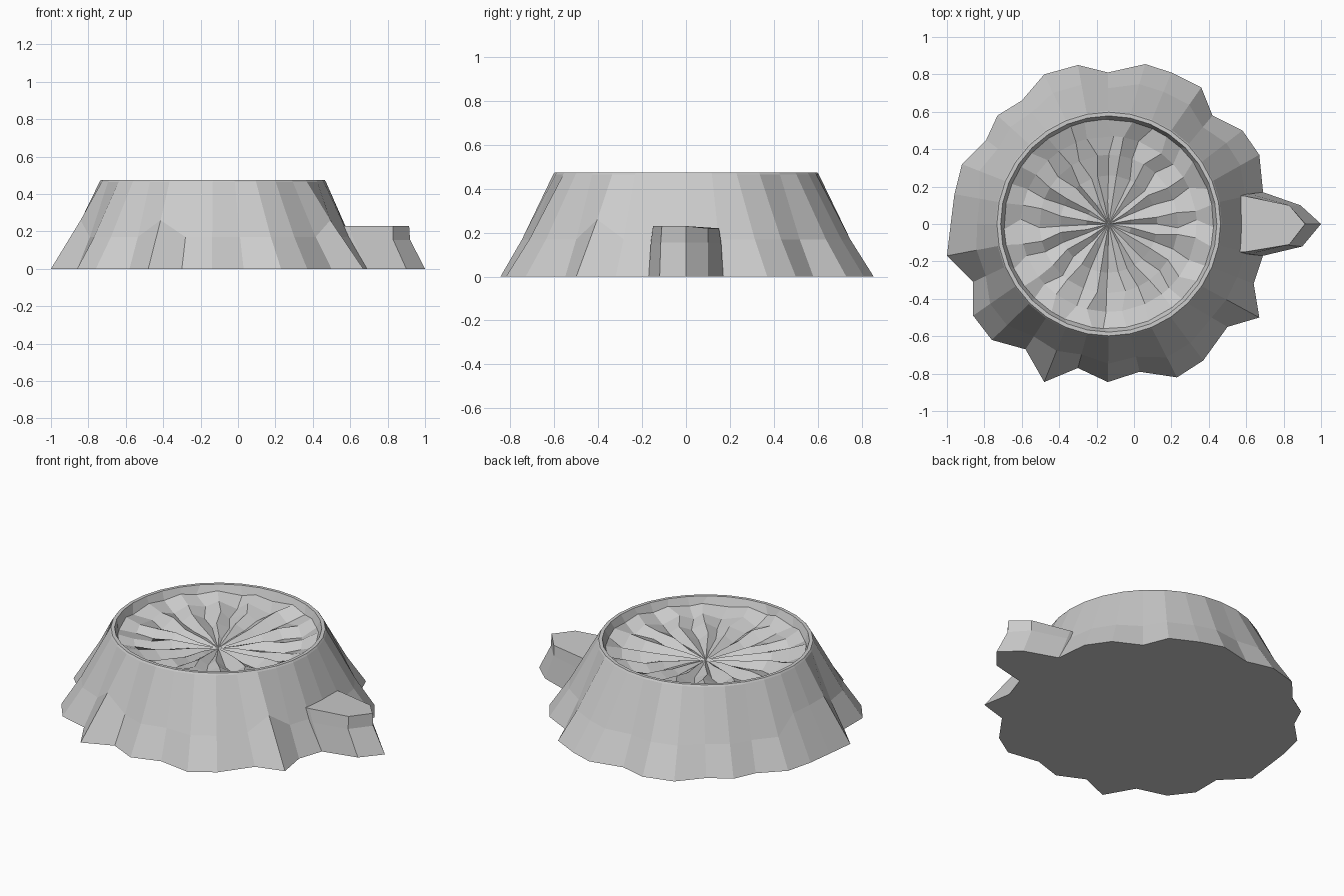
import bpy, math, random

if "Cube" in bpy.data.objects:
    bpy.data.objects.remove(bpy.data.objects["Cube"])
random.seed(4)
N, CX, RIM, TOP = 32, -0.135, 0.605, 0.475


def make(name, verts, faces):
    me = bpy.data.meshes.new(name)
    me.from_pydata(verts, [], faces)
    me.update()
    ob = bpy.data.objects.new(name, me)
    bpy.context.collection.objects.link(ob)
    return ob


def loft(name, rings, closed_top=True):
    n = len(rings[0])
    verts = [v for r in rings for v in r]
    faces = [tuple(range(n))[::-1]]
    for a in range(len(rings) - 1):
        for k in range(n):
            j = (k + 1) % n
            faces.append((a*n + k, a*n + j, a*n + n + j, a*n + n + k))
    if closed_top:
        faces.append(tuple(range((len(rings) - 1)*n, len(rings)*n)))
    return verts, faces


def circle(r, z):
    return [(CX + r*math.cos(k*math.tau/N), r*math.sin(k*math.tau/N), z) for k in range(N)]


# Jagged foot outline, one point per side of the round rim
foot = [(.69, 0), (.69, .17), (.67, .37), (.58, .5), (.42, .58), (.36, .73), (.2, .81), (.06, .855),
        (-.14, .81), (-.3, .85), (-.48, .8), (-.6, .66), (-.73, .58), (-.79, .45), (-.92, .32), (-.96, .16),
        (-.98, 0), (-1, -.17), (-.86, -.31), (-.86, -.49), (-.76, -.62), (-.58, -.67), (-.48, -.845), (-.3, -.77),
        (-.14, -.845), (.03, -.79), (.23, -.82), (.37, -.73), (.5, -.55), (.67, -.5), (.64, -.32), (.69, -.17)]
rings = [[(x, y, 0) for x, y in foot]]

# Middle of the slope: softened copy of the foot
mid = []
for k, (x, y) in enumerate(foot):
    z = 0.26 if k in (29, 15, 16, 17, 22) else 0.17
    f = 0.92 * (1 - z/TOP)
    a = k*math.tau/N
    px, py = CX + RIM*math.cos(a), RIM*math.sin(a)
    mid.append((px + (x - px)*f, py + (y - py)*f, z))
rings.append(mid)

# Rim
rings += [circle(RIM, .465), circle(.598, TOP), circle(.578, TOP)]

# Sunken dish with radial, slightly swirling furrows
for r, z, amp in [(.56, .43, .012), (.47, .40, .022), (.37, .385, .024), (.26, .373, .022), (.12, .362, .01)]:
    ring = []
    for k in range(N):
        a = (k + random.uniform(-.3, .3))*math.tau/N
        h = z + (amp if k % 2 else -amp)*random.uniform(.4, 1.1)
        ring.append((CX + r*math.cos(a), r*math.sin(a), h))
    rings.append(ring)
verts, faces = loft("stump", rings, False)
base = len(verts) - N
verts.append((CX, 0, .35))
faces += [(base + k, base + (k + 1) % N, len(verts) - 1) for k in range(N)]
make("stump", verts, faces)

# Root jutting out on the right
low = [(.5, -.17, 0), (.69, -.17, 0), (.9, -.12, 0), (1, 0, 0), (.89, .1, 0), (.69, .17, 0), (.5, .17, 0)]
waist = [(.48, -.155, .155), (.62, -.16, .155), (.83, -.115, .155), (.92, 0, .155),
         (.83, .1, .155), (.62, .16, .155), (.48, .155, .155)]
top = [(.5, -.15, .23), (.59, -.15, .23), (.83, -.11, .23), (.915, 0, .23),
       (.83, .1, .22), (.59, .15, .22), (.5, .15, .22)]
make("root", *loft("root", [low, waist, top]))
